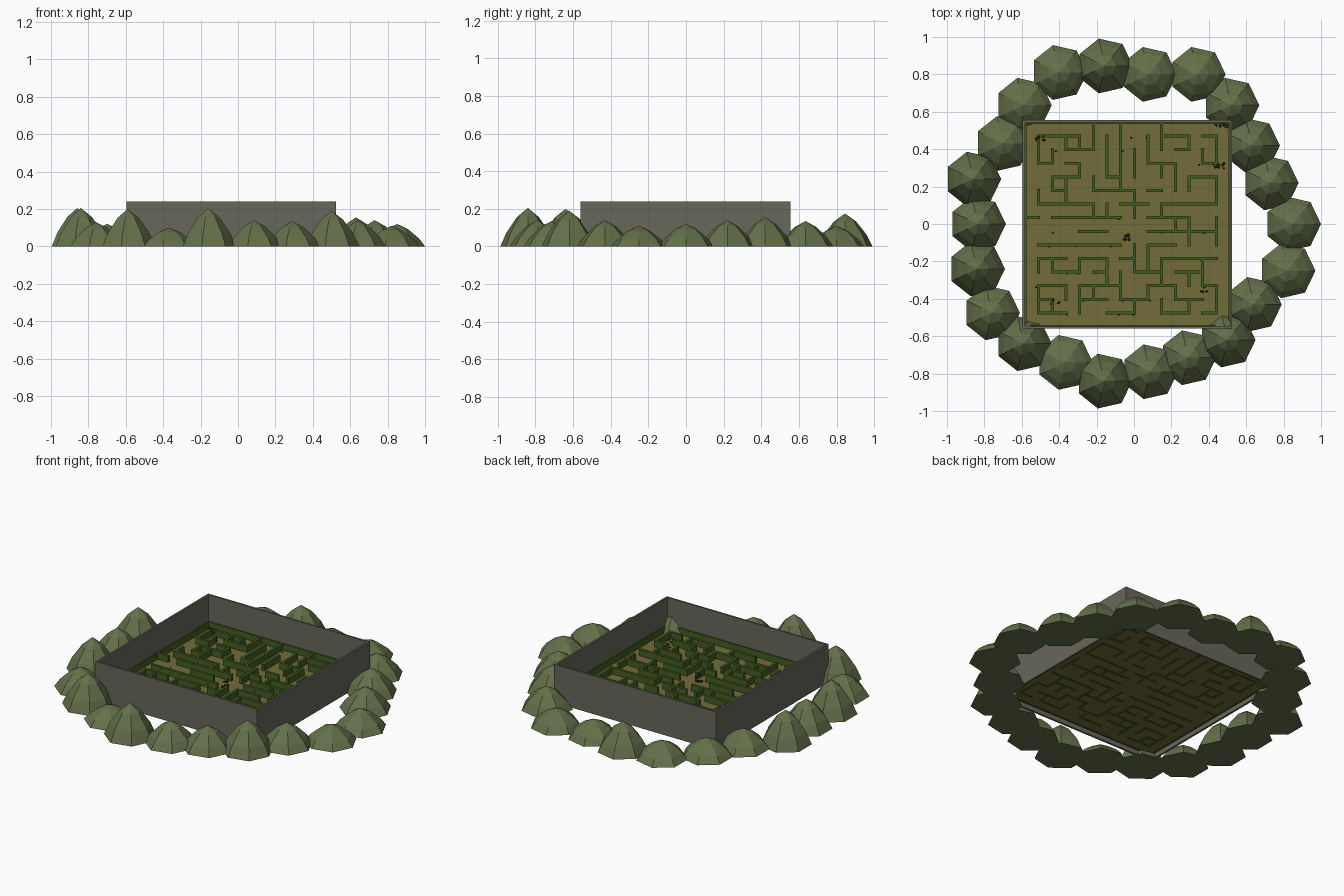
import bpy, bmesh, math, random
from mathutils import Matrix, Vector

random.seed(4)
if "Cube" in bpy.data.objects:
    bpy.data.objects.remove(bpy.data.objects["Cube"])


def material(name, rgb):
    """Flat material from 0-255 display colour, stored as linear."""
    lin = [((c / 255 + 0.055) / 1.055) ** 2.4 for c in rgb] + [1]
    m = bpy.data.materials.new(name)
    m.use_nodes = True
    m.diffuse_color = lin
    m.node_tree.nodes["Principled BSDF"].inputs["Base Color"].default_value = lin
    return m


HILL = material("moss green", (100, 112, 74))
STONE = material("grey stone", (104, 103, 91))
SOIL = material("dry grass", (114, 108, 58))
HEDGE = material("hedge green", (66, 92, 32))
LEAF = material("dark leaf", (44, 62, 24))


def finish(bm, name, mat):
    bmesh.ops.recalc_face_normals(bm, faces=bm.faces)
    me = bpy.data.meshes.new(name)
    bm.to_mesh(me)
    bm.free()
    me.materials.append(mat)
    ob = bpy.data.objects.new(name, me)
    bpy.context.collection.objects.link(ob)
    return ob


def add_box(bm, lo, hi):
    lo, hi = Vector(lo), Vector(hi)
    m = Matrix.Translation((lo + hi) / 2) @ Matrix.Diagonal((*(hi - lo), 1))
    bmesh.ops.create_cube(bm, size=1, matrix=m)


# Ring of seven-sided hills: x, y, height
HILLS = [(-.40, .81, .11), (-.155, .845, .175), (.08, .80, .11), (.34, .80, .11),
         (.52, .635, .135), (.63, .42, .155), (.73, .22, .14), (.85, 0, .12),
         (.82, -.25, .11), (.64, -.43, .14), (.50, -.62, .19), (.29, -.715, .135),
         (.085, -.79, .14), (-.16, -.84, .205), (-.37, -.74, .10), (-.59, -.64, .20),
         (-.76, -.475, .13), (-.84, -.24, .205), (-.835, 0, .175), (-.86, .24, .205),
         (-.70, .43, .12), (-.59, .635, .11)]
PROFILE = [(1, 0), (.78, .36), (.4, .76)]
SIDES, RADIUS = 7, .15


def hill(x, y, h):
    bm = bmesh.new()
    rings = []
    for r, z in PROFILE:
        angles = [math.tau * i / SIDES for i in range(SIDES)]
        rings.append([bm.verts.new((x + RADIUS * r * math.cos(a),
                                    y + RADIUS * r * math.sin(a), h * z)) for a in angles])
    tip = bm.verts.new((x, y, h))
    bm.faces.new(rings[0])
    for i in range(SIDES):
        j = (i + 1) % SIDES
        for low, up in zip(rings, rings[1:]):
            bm.faces.new((low[i], low[j], up[j], up[i]))
        bm.faces.new((rings[-1][i], rings[-1][j], tip))
    finish(bm, "hill", HILL)


for spec in HILLS:
    hill(*spec)

# Square stone enclosure
X0, X1, Y0, Y1 = -.595, .525, -.56, .555
T, TOP = .012, .24
bm = bmesh.new()
add_box(bm, (X0, Y0, 0), (X1, Y0 + T, TOP))
add_box(bm, (X0, Y1 - T, 0), (X1, Y1, TOP))
add_box(bm, (X0, Y0 + T, 0), (X0 + T, Y1 - T, TOP))
add_box(bm, (X1 - T, Y0 + T, 0), (X1, Y1 - T, TOP))
finish(bm, "enclosure_wall", STONE)

# Maze floor
FLOOR = .035
bm = bmesh.new()
add_box(bm, (X0 + T, Y0 + T, FLOOR - .004), (X1 - T, Y1 - T, FLOOR))
finish(bm, "maze_floor", SOIL)

# Hedge maze: one string per grid line, dashes mark hedge
ROWS = ["---------------",
        ".---......--.-.",
        "...--......-...",
        ".-.-.....--..-.",
        "..--..-.....--.",
        "..-..---.-.....",
        ".----..--.----.",
        "-.-----..---...",
        "....--...-----.",
        ".------..--....",
        ".--.--.-..----.",
        "..--.-..--.--..",
        ".--.---..--..-.",
        ".-..--.--..--..",
        ".--...--..--.-.",
        "---------------"]
COLUMNS = ["---------------",
           ".--..-....-.--.",
           "..-.-.....-..-.",
           ".-..--......-..",
           ".-.-......-.--.",
           "--..-.-.....-..",
           ".---..-...--...",
           "-----......--..",
           "..--.--..--..-.",
           ".--......--.-..",
           "--.-..-...--.-.",
           "...--..-....-..",
           ".-..-..--..-.-.",
           "..-.......--...",
           ".--.--.--...--.",
           "---------------"]
STEP_X = (X1 - X0 - 2 * T) / 15
STEP_Y = (Y1 - Y0 - 2 * T) / 15
W, HEDGE_TOP = .008, .075


def runs(line):
    """Start and end of every unbroken stretch of dashes."""
    start = None
    for i, c in enumerate(line + "."):
        if c == "-" and start is None:
            start = i
        elif c != "-" and start is not None:
            yield start, i
            start = None


def grid(i, j):
    return X0 + T + i * STEP_X, Y1 - T - j * STEP_Y


bm = bmesh.new()
for n, (row, column) in enumerate(zip(ROWS, COLUMNS)):
    for a, b in runs(row):
        (xa, y), (xb, _) = grid(a, n), grid(b, n)
        add_box(bm, (xa - W, y - W, FLOOR - .006), (xb + W, y + W, HEDGE_TOP))
    for a, b in runs(column):
        (x, ya), (_, yb) = grid(n, a), grid(n, b)
        add_box(bm, (x - W, yb - W, FLOOR - .006), (x + W, ya + W, HEDGE_TOP - .001))
finish(bm, "maze_hedge", HEDGE)

# Leafy shrubs scattered in the maze
SHRUBS = [(-.5, .46), (.46, .53), (.46, .31), (.38, -.35), (-.42, -.42), (-.05, -.07)]
bm = bmesh.new()
for x, y in SHRUBS:
    for _ in range(7):
        spot = (x + random.uniform(-.025, .025), y + random.uniform(-.015, .015),
                random.uniform(FLOOR, HEDGE_TOP + .01))
        bmesh.ops.create_icosphere(bm, subdivisions=1, radius=random.uniform(.005, .01),
                                   matrix=Matrix.Translation(spot))
# Small sprigs along the hedges
for _ in range(30):
    x, y = grid(random.randint(1, 14), random.randint(1, 14))
    spot = (x + random.uniform(-.02, .02), y - .009, random.uniform(.045, .07))
    bmesh.ops.create_icosphere(bm, subdivisions=1, radius=.005,
                               matrix=Matrix.Translation(spot))
finish(bm, "shrubs", LEAF)
